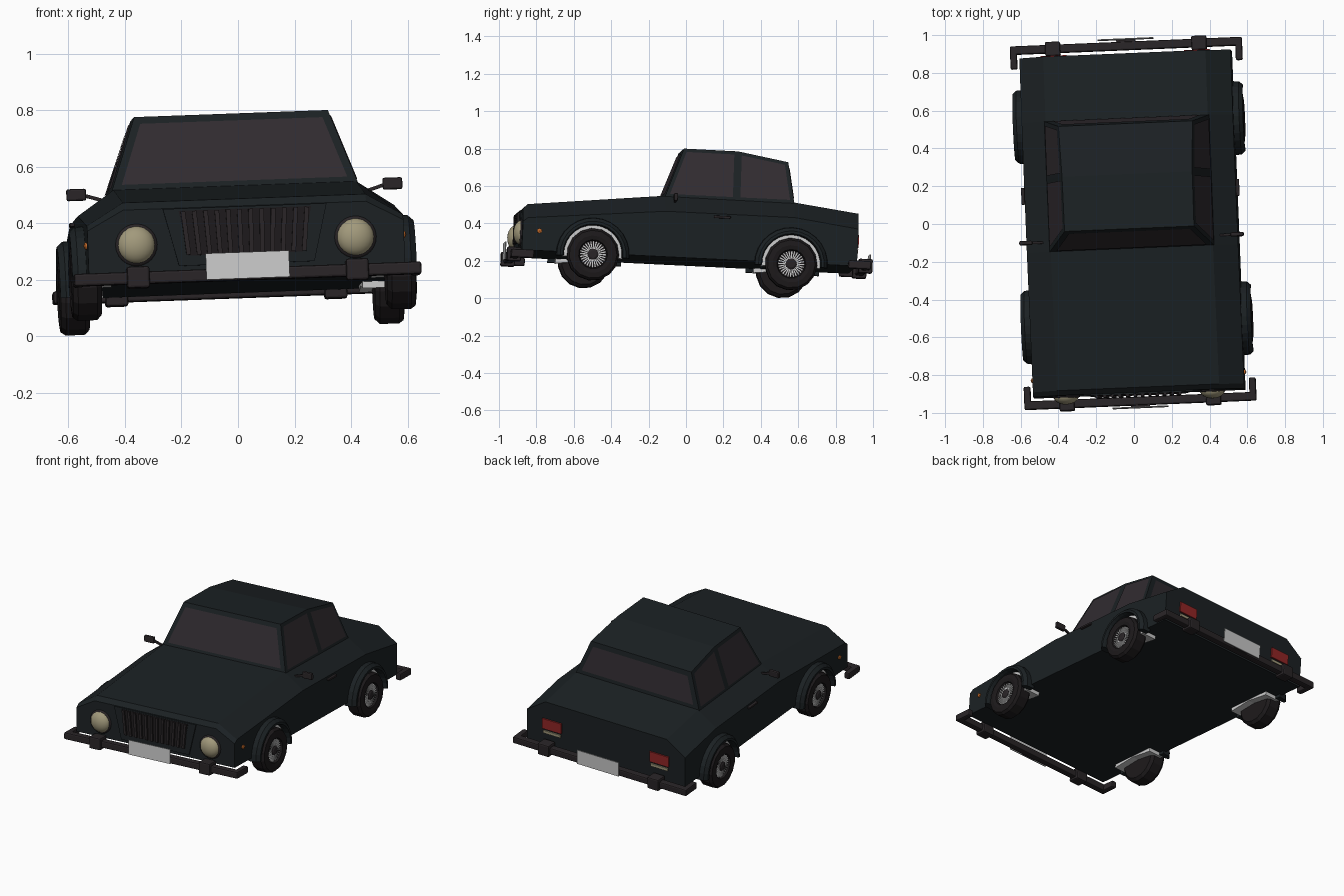
import bpy, bmesh, math
from mathutils import Matrix, Vector

if "Cube" in bpy.data.objects:
    bpy.data.objects.remove(bpy.data.objects["Cube"])

# The whole car sits slightly turned, pitched and rolled
R = math.radians
POSE = (Matrix.Translation((0.001, 0, 0.048)) @ Matrix.Rotation(R(2.3), 4, 'Z')
        @ Matrix.Rotation(R(-2.8), 4, 'X') @ Matrix.Rotation(R(-2.1), 4, 'Y'))


def mat(name, r, g, b):
    m = bpy.data.materials.new(name)
    m.diffuse_color = (r, g, b, 1)
    m.use_nodes = True
    m.node_tree.nodes["Principled BSDF"].inputs["Base Color"].default_value = m.diffuse_color
    return m


PAINT = mat("black_paint", .011, .015, .017)
TRIM = mat("dark_trim", .022, .018, .02)
GLASS = mat("tinted_glass", .03, .024, .029)
RUBBER = mat("rubber", .012, .01, .011)
LAMP = mat("lamp_glass", .36, .32, .2)
PLATE = mat("plate_white", .62, .62, .62)
STEEL = mat("light_steel", .6, .6, .6)
RED = mat("tail_red", .3, .02, .02)
ORANGE = mat("marker_orange", .5, .13, .02)


def finish(name, bm, material, smooth=None, bevel=0):
    if bevel:
        bmesh.ops.bevel(bm, geom=bm.edges[:], offset=bevel, segments=2, affect='EDGES', profile=.5)
    bmesh.ops.recalc_face_normals(bm, faces=bm.faces[:])
    me = bpy.data.meshes.new(name)
    bm.to_mesh(me)
    bm.free()
    me.transform(POSE)
    me.materials.append(material)
    ob = bpy.data.objects.new(name, me)
    bpy.context.collection.objects.link(ob)
    if smooth:
        bpy.ops.object.select_all(action='DESELECT')
        ob.select_set(True)
        bpy.context.view_layer.objects.active = ob
        bpy.ops.object.shade_smooth_by_angle(angle=R(smooth))


def add_box(bm, c, s, rot=Matrix()):
    bmesh.ops.create_cube(bm, size=1, matrix=Matrix.Translation(c) @ rot @ Matrix.Diagonal((*s, 1)))


def box(name, c, s, material, bevel=0, rot=Matrix()):
    bm = bmesh.new()
    add_box(bm, c, s, rot)
    finish(name, bm, material, bevel=bevel)


def loft(name, sections, material):
    # Skin a chain of equal-sized closed sections, ends capped
    bm = bmesh.new()
    rings = [[bm.verts.new(p) for p in s] for s in sections]
    n = len(rings[0])
    for a, b in zip(rings, rings[1:]):
        for i in range(n):
            bm.faces.new((a[i], a[(i + 1) % n], b[(i + 1) % n], b[i]))
    bm.faces.new(rings[0])
    bm.faces.new(rings[-1])
    finish(name, bm, material)


def lathe_x(name, profile, cy, cz, side, material, n, a0=0, a1=360, smooth=None):
    # Turn (x, radius) points around a sideways axle
    closed = a1 - a0 == 360
    sections = []
    for k in range(n if closed else n + 1):
        a = R(a0 + (a1 - a0) * k / n)
        sections.append([(side * x, cy + r * math.cos(a), cz + r * math.sin(a)) for x, r in profile])
    bm = bmesh.new()
    rings = [[bm.verts.new(p) for p in s] for s in sections]
    m = len(profile)
    for k in range(n):
        a, b = rings[k], rings[(k + 1) % len(rings)]
        for i in range(m if not closed else m - 1):
            j = (i + 1) % m
            bm.faces.new((a[i], a[j], b[j], b[i]))
    if not closed:
        bm.faces.new(rings[0])
        bm.faces.new(rings[-1])
    bmesh.ops.remove_doubles(bm, verts=bm.verts[:], dist=1e-5)
    finish(name, bm, material, smooth)


def panel(name, corners, material, inset=.025, lift=.004):
    # Thin glass set on a four-cornered face, corners counter-clockwise from outside
    p = [Vector(c) for c in corners]
    normal = (p[1] - p[0]).cross(p[3] - p[0]).normalized()
    if normal.dot(sum(p, Vector()) / 4 - Vector((0, .2, .55))) < 0:
        normal = -normal
    bm = bmesh.new()
    q = []
    for i in range(4):
        e1, e2 = (p[i - 1] - p[i]).normalized(), (p[(i + 1) % 4] - p[i]).normalized()
        q.append(p[i] + (e1 + e2) * inset / e1.cross(e2).length + normal * lift)
    bm.faces.new([bm.verts.new(v) for v in q])
    finish(name, bm, material)


# Body: chamfered shoulders, hood and trunk falling away from the belt line
def section(y, top, shoulder, bottom=.147, w=.56, f=.43):
    return [(-w, y, bottom), (w, y, bottom), (w, y, shoulder), (f, y, top), (-f, y, top), (-w, y, shoulder)]


loft("body", [section(-.91, .37, .30), section(-.885, .397, .32), section(-.15, .478, .39),
              section(.54, .475, .39), section(.885, .432, .345)], PAINT)

# Cabin
def rung(y0, y1, z1, x1):
    return [(-.438, y0, .468), (.438, y0, .468), (x1, y1, z1), (-x1, y1, z1)]


cab = [rung(-.155, -.06, .738, .343), rung(.23, .23, .737, .345), rung(.54, .50, .692, .355)]
loft("cabin", cab, PAINT)
panel("windshield", cab[0], GLASS, .028)
panel("rear_window", cab[2], GLASS, .03)
for s, a, b in ((1, 1, 2), (-1, 0, 3)):
    for nm, f, r in (("front", cab[0], cab[1]), ("rear", cab[1], cab[2])):
        panel(nm + "_side_window", (f[a], r[a], r[b], f[b]), GLASS, .02)

# Grille: surround panel, recess and slats
def front_plate(name, bottom, top, z0, z1, y, material):
    loft(name, [[(-bottom, yy, z0), (bottom, yy, z0), (top, yy, z1), (-top, yy, z1)]
                for yy in (y, -.90)], material)


front_plate("grille_surround", .24, .29, .165, .368, -.917, PAINT)
front_plate("grille_recess", .20, .235, .2, .36, -.919, RUBBER)
bm = bmesh.new()
for i in range(12):
    t = i / 11 * 2 - 1
    add_box(bm, (t * .212, -.922, .28), (.016, .016, .155), Matrix.Rotation(t * .1, 4, 'Y'))
finish("grille_slats", bm, TRIM)

# Bumpers, guards and licence plates
for end, s, y, z in (("front", -1, .945, .126), ("rear", 1, .937, .153)):
    box(end + "_bumper", (0, s * y, z), (1.23, .045, .044), TRIM, .008)
    for x in (-1, 1):
        box(end + "_bumper_end", (x * .597, s * (y - .04), z), (.036, .12, .044), TRIM, .008)
        box(end + "_bumper_guard", (x * .388, s * y, z + .002), (.08, .075, .076), TRIM, .008)
    box(end + "_licence_plate", (0, s * (y + .035), z + .03), (.295, .005, .093), PLATE)
    box(end + "_plate_bracket", (0, s * (y + .02), z), (.1, .03, .03), TRIM)

for s in (-1, 1):
    # Headlights: bezel and domed lens
    for nm, r, depth, material in (("headlight_bezel", .075, .022, TRIM), ("headlight", .067, .045, LAMP)):
        bm = bmesh.new()
        bmesh.ops.create_uvsphere(bm, u_segments=24, v_segments=12, radius=1,
                                  matrix=Matrix.Translation((s * .388, -.908, .245))
                                  @ Matrix.Diagonal((r, depth, r, 1)))
        finish(nm, bm, material, 40)
    # Tail lights with reversing strip
    box("tail_light", (s * .38, .886, .285), (.135, .016, .068), RED)
    box("reversing_light", (s * .38, .886, .231), (.12, .014, .018), LAMP)
    # Side marker and door handle
    lathe_x("side_marker", [(.55, .014), (.567, .012), (.572, 0)], -.82, .252, s, ORANGE, 12)
    box("door_handle", (s * .569, .153, .373), (.018, .09, .013), TRIM, .003)
    # Door mirror on a slanted stalk
    box("mirror", (s * .56, -.1, .468), (.07, .022, .042), TRIM, .007)
    box("mirror_stalk", (s * .49, -.1, .452), (.1, .012, .012), TRIM, 0, Matrix.Rotation(-s * .3, 4, 'Y'))

    for y, nm in ((-.53, "front"), (.532, "rear")):
        # Wheel well, flare and tyre
        lathe_x(nm + "_wheel_well", [(.46, 0), (.46, .158), (.566, .158), (.566, 0)],
                y, .14, s, STEEL, 20, -6, 186)
        lathe_x(nm + "_wheel_flare", [(.54, .156), (.592, .156), (.61, .162), (.61, .176), (.59, .194), (.54, .198)],
                y, .14, s, PAINT, 14, -4, 184)
        lathe_x(nm + "_tyre", [(.505, 0), (.505, .122), (.522, .139), (.59, .14), (.607, .128), (.611, .1),
                               (.606, .078), (.592, .072), (.588, 0)], y, .14, s, RUBBER, 15)
        # Spokes and hub
        bm = bmesh.new()
        for k in range(28):
            add_box(bm, (0, 0, 0), (.008, .042, .006),
                    Matrix.Rotation(k * math.tau / 28, 4, 'X') @ Matrix.Translation((s * .593, .049, 0)))
        bmesh.ops.translate(bm, verts=bm.verts[:], vec=(0, y, .14))
        finish(nm + "_spokes", bm, STEEL)
        lathe_x(nm + "_hub", [(.58, .03), (.6, .03), (.606, .02), (.606, 0)], y, .14, s, TRIM, 14)
